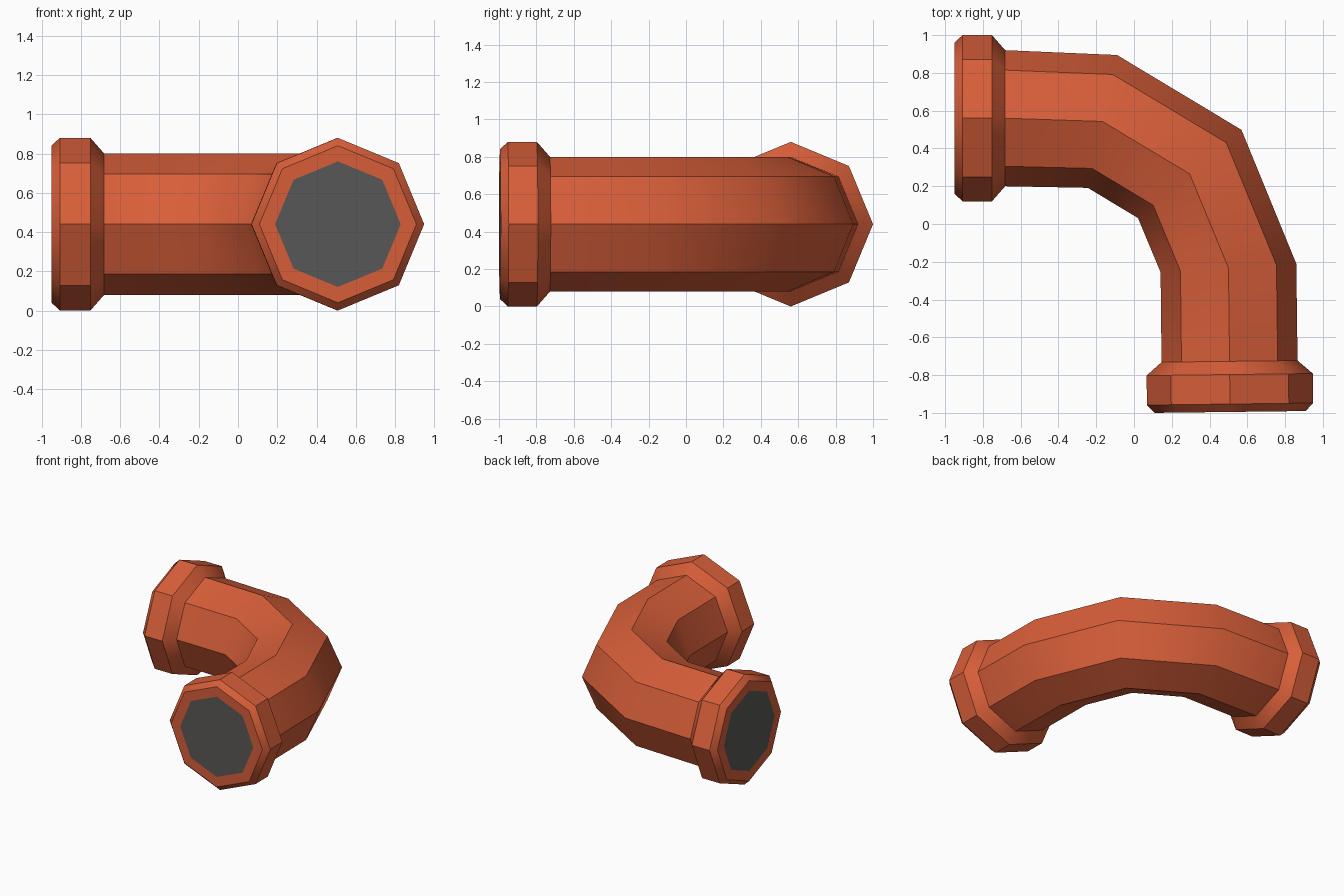
import bpy, bmesh
from math import sin, cos, radians, tau
from mathutils import Vector

if "Cube" in bpy.data.objects:
    bpy.data.objects.remove(bpy.data.objects["Cube"])

SIDES, AXIS_Z = 8, 0.44


def material(name, rgb):
    m = bpy.data.materials.new(name)
    m.diffuse_color = (*rgb, 1)
    m.use_nodes = True
    m.node_tree.nodes["Principled BSDF"].inputs["Base Color"].default_value = m.diffuse_color
    return m


RED = material("pipe red", (0.68, 0.112, 0.041))
DARK = material("opening grey", (0.10, 0.097, 0.095))


def ring(bm, x, y, angle, radius):
    """Upright octagon; angle is the heading of its outer side in plan."""
    side = Vector((cos(radians(angle)), sin(radians(angle)), 0))
    up = Vector((0, 0, 1))
    c = Vector((x, y, AXIS_Z))
    return [bm.verts.new(c + radius * (side * cos(tau * i / SIDES) + up * sin(tau * i / SIDES)))
            for i in range(SIDES)]


def loft(name, stations, caps):
    bm = bmesh.new()
    rings = [ring(bm, *s) for s in stations]
    for a, b in zip(rings, rings[1:]):
        for i in range(SIDES):
            j = (i + 1) % SIDES
            bm.faces.new((a[i], a[j], b[j], b[i]))
    # end caps, by ring index, with their material slot
    for index, slot in caps:
        bm.faces.new(rings[index]).material_index = slot
    bmesh.ops.recalc_face_normals(bm, faces=bm.faces)
    mesh = bpy.data.meshes.new(name)
    bm.to_mesh(mesh)
    bm.free()
    ob = bpy.data.objects.new(name, mesh)
    bpy.context.collection.objects.link(ob)
    mesh.materials.append(RED)
    mesh.materials.append(DARK)
    bpy.ops.object.select_all(action='DESELECT')
    ob.select_set(True)
    bpy.context.view_layer.objects.active = ob
    bpy.ops.object.shade_smooth_by_angle(angle=radians(40))
    return ob


# Bent pipe, its ends tucked into the collars
loft("bent_pipe", [
    (-0.80, 0.56, 90, 0.36),
    (-0.68, 0.56, 90, 0.36),
    (-0.167, 0.543, 77.6, 0.36),
    (0.295, 0.265, 40.5, 0.36),
    (0.50, -0.233, 3.6, 0.36),
    (0.506, -0.735, 0.7, 0.36),
    (0.507, -0.85, 0.7, 0.36),
], [(0, 0), (-1, 0)])

# Collar profile: distance in from the end, radius (first ring is the dark opening)
PROFILE = [(0, 0.32), (0, 0.40), (0.042, 0.44), (0.198, 0.44), (0.268, 0.36)]


def collar(name, x, y, angle):
    a = radians(angle)
    inward = Vector((-sin(a), cos(a))) if angle < 45 else Vector((sin(a), -cos(a)))
    loft(name, [(x + inward.x * d, y + inward.y * d, angle, r) for d, r in PROFILE], [(0, 1)])


collar("left_collar", -0.95, 0.56, 90)
collar("front_collar", 0.509, -0.995, 0.7)
